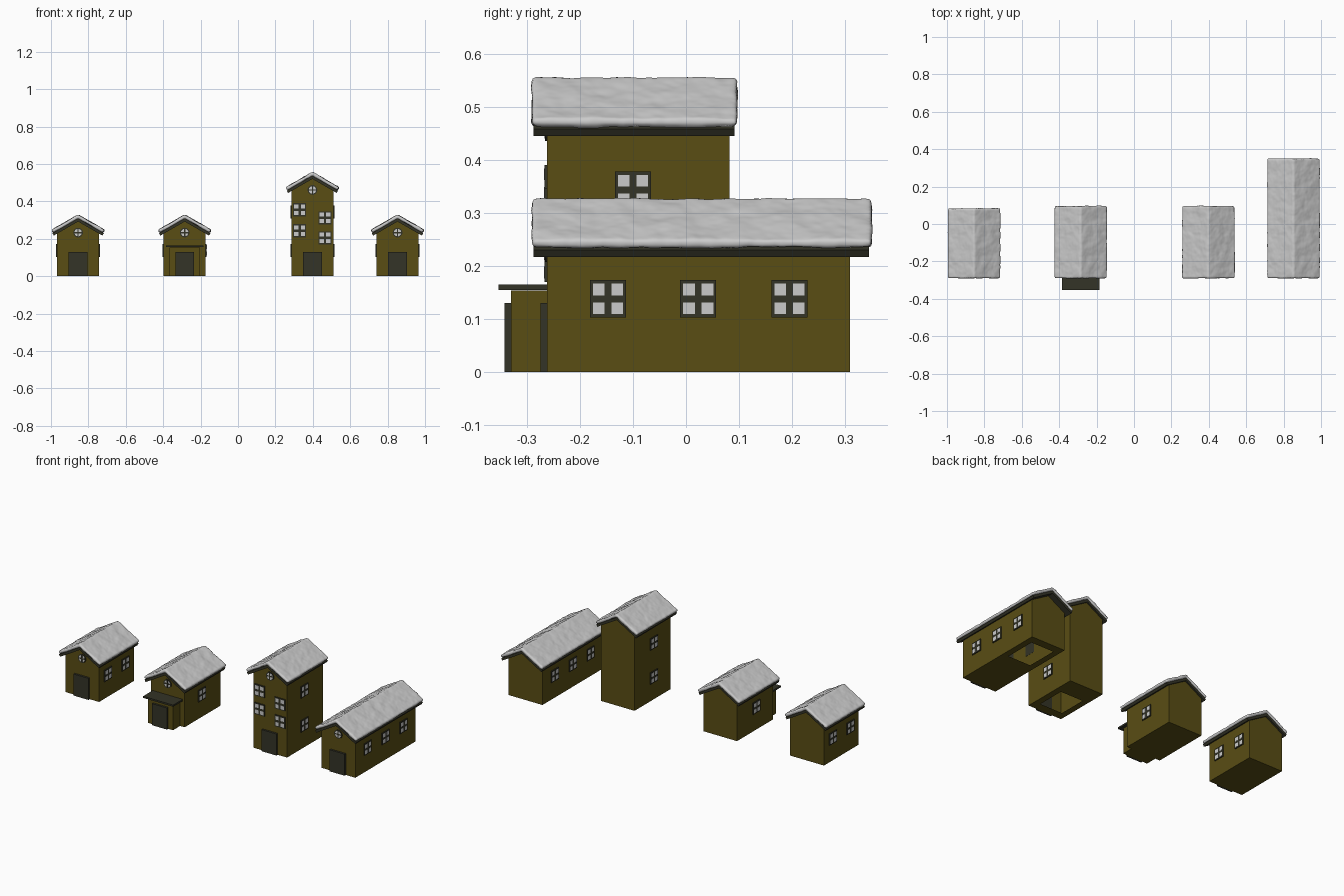
import bpy, bmesh, math
from mathutils import Matrix, Vector

if "Cube" in bpy.data.objects:
    bpy.data.objects.remove(bpy.data.objects["Cube"])


def material(name, rgb):
    m = bpy.data.materials.new(name)
    m.diffuse_color = (*rgb, 1)
    m.use_nodes = True
    m.node_tree.nodes["Principled BSDF"].inputs["Base Color"].default_value = m.diffuse_color
    return m


WALL = material("olive_wall", (0.10, 0.075, 0.007))
DARK = material("dark_wood", (0.033, 0.033, 0.02))
SLOPE = 0.577
FRONT = -0.262

clouds = bpy.data.textures.new("snow_bumps", 'CLOUDS')
clouds.noise_scale = 0.05


def finish(name, bm, mat=None):
    bmesh.ops.recalc_face_normals(bm, faces=bm.faces)
    me = bpy.data.meshes.new(name)
    bm.to_mesh(me)
    bm.free()
    ob = bpy.data.objects.new(name, me)
    bpy.context.collection.objects.link(ob)
    if mat:
        me.materials.append(mat)
    return ob


def box(bm, center, size, frame=Matrix()):
    bmesh.ops.create_cube(bm, size=1, matrix=frame @ Matrix.Translation(center)
                          @ Matrix.Diagonal((*size, 1)))


def disc(bm, radius, depth, frame):
    bmesh.ops.create_cone(bm, segments=24, radius1=radius, radius2=radius, depth=depth,
                          cap_ends=True, matrix=frame)


def prism(bm, profile, y0, y1):
    rings = [[bm.verts.new((x, y, z)) for x, z in profile] for y in (y0, y1)]
    n = len(profile)
    for i in range(n):
        j = (i + 1) % n
        bm.faces.new((rings[0][i], rings[0][j], rings[1][j], rings[1][i]))
    bm.faces.new(rings[0])
    bm.faces.new(rings[1])


def chevron(x, apex, thick):
    # Symmetric gable slab with ends cut square to the slope
    c = 1 / math.sqrt(1 + SLOPE ** 2)
    t = thick * c
    ex, ez = x + t * SLOPE * c, apex - x * SLOPE + t * c
    return [(-x, apex - x * SLOPE), (0, apex), (x, apex - x * SLOPE),
            (ex, ez), (0, apex + thick), (-ex, ez)]


def wall_frame(pos, facing):
    # Local x along the wall, y up, z pointing out of the wall
    out = Vector(facing)
    up = Vector((0, 0, 1))
    side = up.cross(out)
    return Matrix.Translation(pos) @ Matrix((side, up, out)).transposed().to_4x4()


def house(name, cx, back, roof_back, lift=0, side=(), front=(), hole=None, porch=False):
    hw, apex = 0.1125, 0.292 + lift
    eave = apex - hw * SLOPE

    # Gabled walls, with an optional opening in the floor
    bm = bmesh.new()
    prism(bm, [(-hw, 0), (hw, 0), (hw, eave), (0, apex), (-hw, eave)], FRONT, back)
    if hole:
        floor = [f for f in bm.faces if all(v.co.z < 0.001 for v in f.verts)]
        bmesh.ops.delete(bm, geom=floor, context='FACES_ONLY')
        outer = [(-hw, FRONT), (hw, FRONT), (hw, back), (-hw, back)]
        inner = [(-0.075, hole[0]), (0.075, hole[0]), (0.075, hole[1]), (-0.075, hole[1])]
        o, n = [[bm.verts.new((x, y, 0)) for x, y in r] for r in (outer, inner)]
        for i in range(4):
            j = (i + 1) % 4
            bm.faces.new((o[i], o[j], n[j], n[i]))
        bmesh.ops.remove_doubles(bm, verts=bm.verts, dist=0.0001)
    parts = [finish(name + "_walls", bm, WALL)]

    # Roof boards
    bm = bmesh.new()
    prism(bm, chevron(0.130, apex, 0.017), -0.287, roof_back)
    parts.append(finish(name + "_roof", bm, DARK))

    # Soft, lumpy snow layer
    bm = bmesh.new()
    prism(bm, chevron(0.134, apex + 0.0165, 0.021), -0.291, roof_back + 0.006)
    snow = finish(name + "_snow", bm)
    bev = snow.modifiers.new("round", 'BEVEL')
    bev.width, bev.segments = 0.007, 3
    rem = snow.modifiers.new("remesh", 'REMESH')
    rem.mode, rem.voxel_size, rem.use_smooth_shade = 'VOXEL', 0.0055, True
    dis = snow.modifiers.new("bumps", 'DISPLACE')
    dis.texture, dis.strength = clouds, 0.007
    parts.append(snow)

    # Door, and the porch where there is one
    door_y = -0.33 if porch else FRONT
    bm = bmesh.new()
    box(bm, (0, door_y - 0.006, 0.065), (0.10, 0.012, 0.13))
    parts.append(finish(name + "_door", bm, DARK))
    if porch:
        bm = bmesh.new()
        box(bm, (0, -0.296, 0.077), (0.165, 0.068, 0.154))
        parts.append(finish(name + "_porch", bm, WALL))
        bm = bmesh.new()
        box(bm, (0, -0.307, 0.160), (0.20, 0.092, 0.010))
        parts.append(finish(name + "_porch_roof", bm, DARK))

    # Four-pane windows on both sides and the front
    frames, panes = bmesh.new(), bmesh.new()
    spots = [wall_frame((s * hw, y, z), (s, 0, 0)) for s in (-1, 1) for y, z in side]
    spots += [wall_frame((x, FRONT, z), (0, -1, 0)) for x, z in front]
    for f in spots:
        box(frames, (0, 0, 0.002), (0.068, 0.07, 0.006), f)
        for i in (-1, 1):
            for j in (-1, 1):
                box(panes, (0.0175 * i, 0.0175 * j, 0.003), (0.022, 0.022, 0.0052), f)

    # Round gable window with a cross bar
    f = wall_frame((0, FRONT, 0.233 + lift), (0, -1, 0))
    disc(frames, 0.026, 0.008, f)
    disc(panes, 0.020, 0.0092, f)
    box(frames, (0, 0, 0.002), (0.007, 0.042, 0.006), f)
    box(frames, (0, 0, 0.002), (0.042, 0.007, 0.006), f)
    parts.append(finish(name + "_window_frames", frames, DARK))
    parts.append(finish(name + "_window_panes", panes))

    for p in parts:
        p.location.x = cx


house("small_house", -0.855, 0.068, 0.078, side=[(-0.18, 0.138), (-0.015, 0.138)])
house("porch_house", -0.285, 0.082, 0.091, side=[(-0.10, 0.138)], porch=True)
house("tall_house", 0.398, 0.082, 0.091, lift=0.228,
      side=[(-0.10, 0.138), (-0.10, 0.343)], hole=(-0.21, -0.04),
      front=[(-0.069, 0.355), (-0.069, 0.243), (0.067, 0.312), (0.067, 0.205)])
house("long_house", 0.853, 0.309, 0.345, hole=(0.07, 0.26),
      side=[(-0.147, 0.138), (0.023, 0.138), (0.195, 0.138)])
